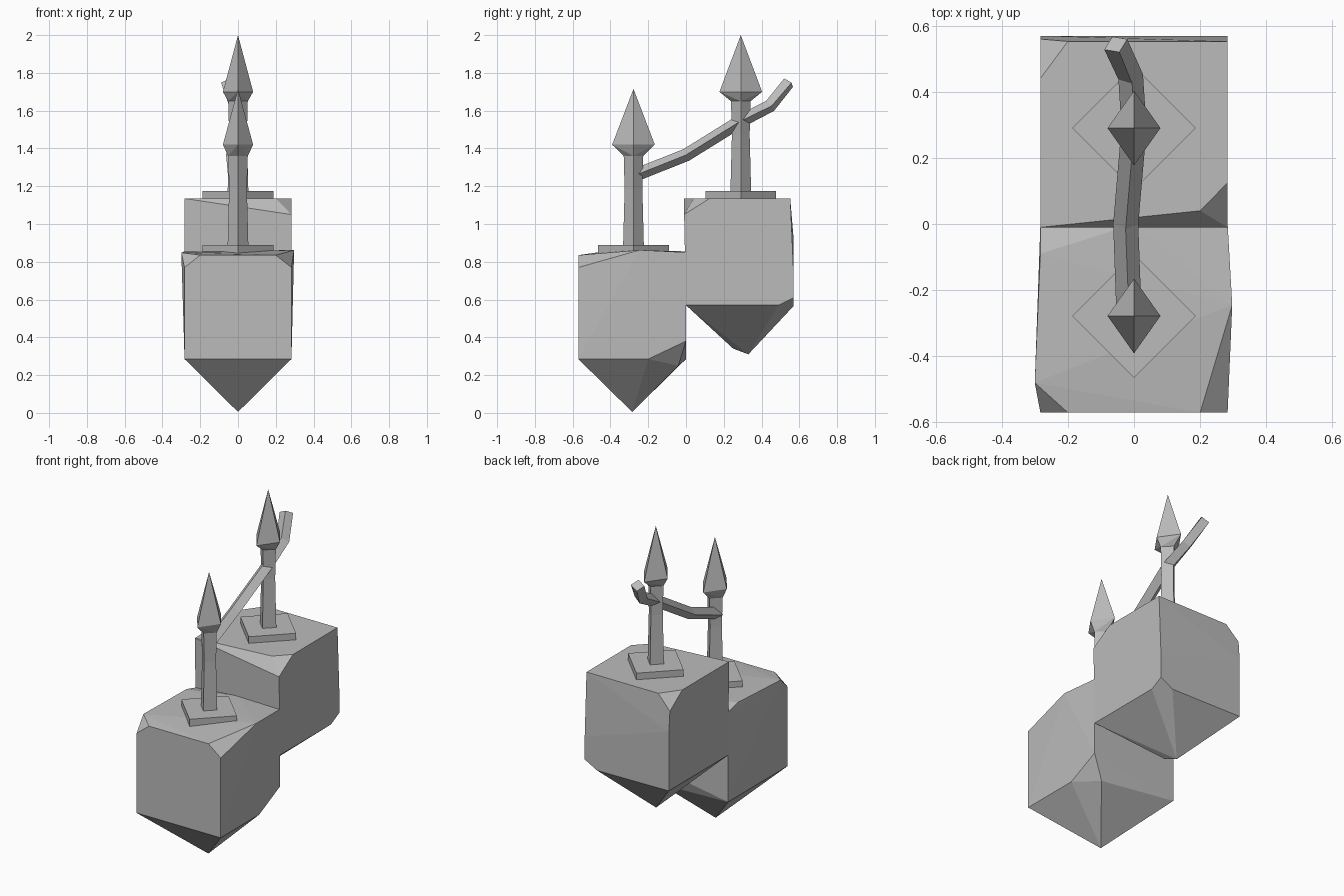
import bpy, bmesh, math
from mathutils import Vector

cube = bpy.data.objects.get("Cube")
if cube:
    bpy.data.objects.remove(cube, do_unlink=True)

stone = bpy.data.materials.new("stone_grey")
stone.use_nodes = True
GREY = (0.5, 0.5, 0.5, 1)
stone.diffuse_color = GREY
for node in stone.node_tree.nodes:
    if node.type == 'BSDF_PRINCIPLED':
        node.inputs["Base Color"].default_value = GREY


def finish(name, bm):
    bmesh.ops.recalc_face_normals(bm, faces=bm.faces)
    mesh = bpy.data.meshes.new(name)
    bm.to_mesh(mesh)
    bm.free()
    mesh.materials.append(stone)
    obj = bpy.data.objects.new(name, mesh)
    bpy.context.collection.objects.link(obj)
    return obj


def hull(name, points):
    """Chipped block: flat faces stretched around its corner points."""
    bm = bmesh.new()
    for p in points:
        bm.verts.new(p)
    bmesh.ops.convex_hull(bm, input=bm.verts)
    loose = [v for v in bm.verts if not v.link_faces]
    bmesh.ops.delete(bm, geom=loose, context='VERTS')
    bmesh.ops.dissolve_limit(bm, angle_limit=math.radians(1),
                             verts=bm.verts, edges=bm.edges)
    return finish(name, bm)


def loft(name, rings):
    """Join four-cornered rings and cap both ends."""
    bm = bmesh.new()
    loops = [[bm.verts.new(p) for p in ring] for ring in rings]
    for a, b in zip(loops, loops[1:]):
        for i in range(4):
            j = (i + 1) % 4
            bm.faces.new((a[i], a[j], b[j], b[i]))
    bm.faces.new(loops[0])
    bm.faces.new(loops[-1])
    return finish(name, bm)


def diamond(y, z, rx, ry):
    return [(rx, y, z), (0, y + ry, z), (-rx, y, z), (0, y - ry, z)]


W = 0.283

# Front block: lower corners, point, chipped top and chipped rear corner
hull("front_block", [
    (0, -0.285, 0.005),
    (-W, -0.57, 0.285), (W, -0.57, 0.285), (-W, 0, 0.285),
    (W, -0.2, 0.285), (W, 0, 0.38), (0.2, -0.04, 0.25),
    (W, -0.57, 0.77), (0.2, -0.57, 0.835), (0.297, -0.245, 0.862),
    (-W, -0.57, 0.77), (-0.2, -0.57, 0.835), (-0.3, -0.48, 0.848),
    (-W, -0.09, 0.855), (-W, 0, 0.83), (0, 0, 0.855), (W, 0, 0.85),
])

# Rear block: chipped point, chipped corners, slightly leaning back face
hull("rear_block", [
    (-0.03, 0.33, 0.31), (-0.01, 0.25, 0.34),
    (-W, 0, 0.57), (W, 0, 0.57), (-W, 0.569, 0.57),
    (W, 0.49, 0.57), (W, 0.569, 0.61), (0.2, 0.569, 0.565),
    (W, 0.569, 0.75), (-W, 0.569, 0.93),
    (-W, 0.559, 1.05), (-W, 0.44, 1.135), (-0.2, 0.552, 1.135),
    (W, 0.552, 1.135), (W, 0.125, 1.135), (0.2, 0.04, 1.135),
    (W, -0.01, 1.05), (-W, -0.01, 1.135),
])

# Posts with base plates and pointed heads
for side, y, base, flare, wide, tip in (
        ("front", -0.278, 0.85, 1.36, 1.42, 1.715),
        ("rear", 0.29, 1.135, 1.65, 1.70, 2.0)):
    loft(side + "_base_plate", [diamond(y, base - 0.01, 0.187, 0.187),
                                diamond(y, base + 0.04, 0.187, 0.187)])
    loft(side + "_post", [diamond(y, base + 0.03, 0.055, 0.055),
                          diamond(y, (base + flare) / 2 + 0.08, 0.047, 0.047),
                          diamond(y, flare + 0.01, 0.052, 0.052)])
    head = diamond(y, wide, 0.08, 0.113)
    hull(side + "_post_head",
         diamond(y, flare, 0.052, 0.052) + head + [(0, y, tip)])

# Rope strung between the posts, with a free end
path = [Vector(p) for p in ((-0.015, -0.278, 1.255), (-0.025, 0, 1.365),
                            (0, 0.29, 1.545), (-0.01, 0.445, 1.625),
                            (-0.055, 0.543, 1.748))]
rings = []
for i, p in enumerate(path):
    t = (path[min(i + 1, len(path) - 1)] - path[max(i - 1, 0)]).normalized()
    right = t.cross(Vector((0, 0, 1))).normalized() * 0.038
    up = right.cross(t).normalized() * 0.034
    rings.append([p + right, p + up, p - right, p - up])
loft("rope", rings)
